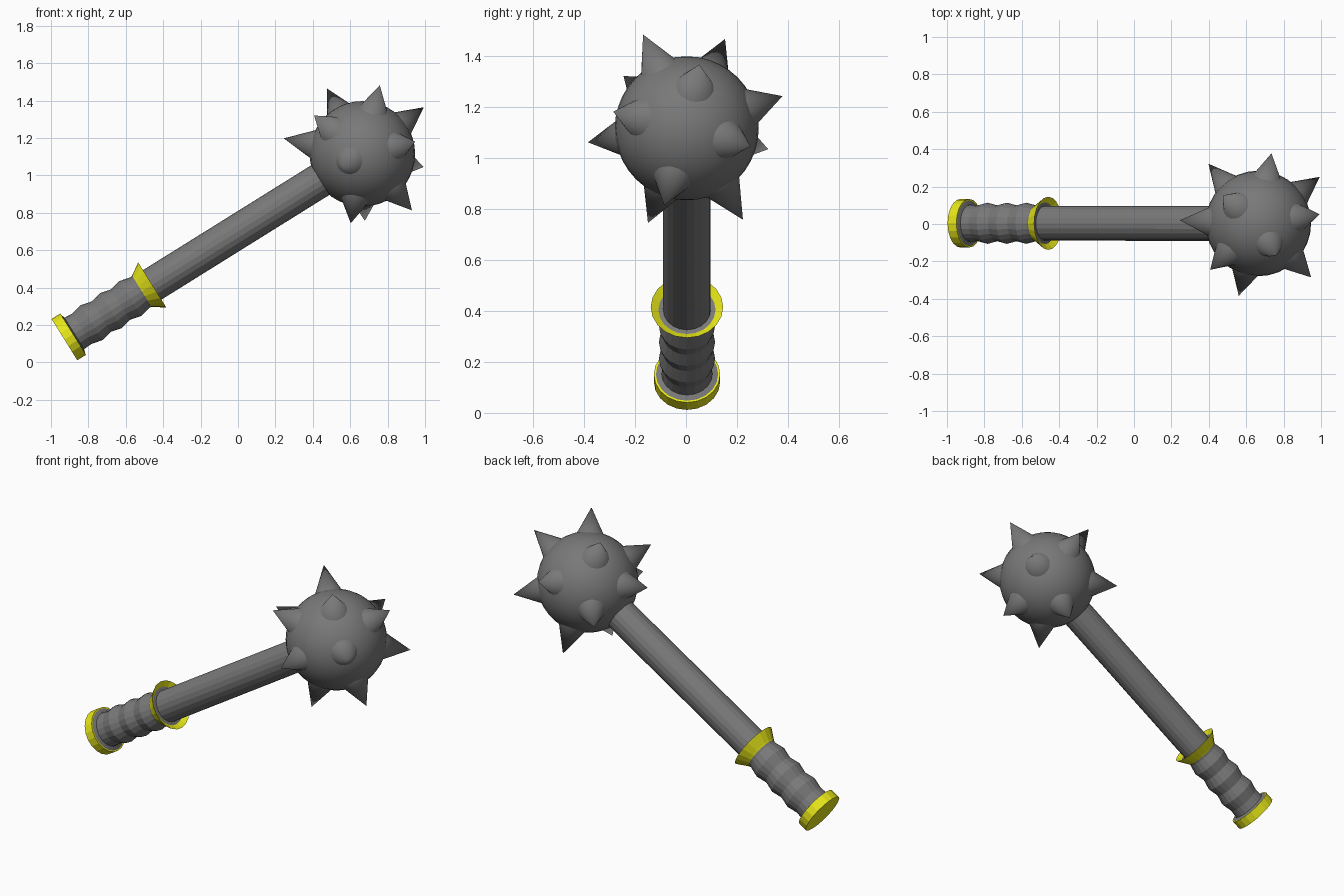
import bpy, bmesh, math
from mathutils import Vector, Matrix

if "Cube" in bpy.data.objects:
    bpy.data.objects.remove(bpy.data.objects["Cube"])

def material(name, rgb):
    m = bpy.data.materials.new(name)
    m.diffuse_color = (*rgb, 1)
    m.use_nodes = True
    m.node_tree.nodes["Principled BSDF"].inputs["Base Color"].default_value = m.diffuse_color
    return m

GRAY = material("iron gray", (0.19, 0.19, 0.19))
YELLOW = material("yellow", (0.8, 0.8, 0.01))

BUTT = Vector((-0.928, 0.004, 0.122))     # centre of the handle's end
HEAD = Vector((0.665, 0.003, 1.115))      # centre of the ball
AXIS = HEAD - BUTT
PLACE = Matrix.Translation(BUTT) @ AXIS.to_track_quat('Z', 'Y').to_matrix().to_4x4()

def finish(bm, name, mat, smooth=False):
    me = bpy.data.meshes.new(name)
    bm.to_mesh(me)
    bm.free()
    me.materials.append(mat)
    for p in me.polygons:
        p.use_smooth = smooth
    ob = bpy.data.objects.new(name, me)
    bpy.context.collection.objects.link(ob)
    return ob

def lathe(name, profile, mat, sides=20):
    """Turn a (radius, distance along handle) profile around the handle axis."""
    bm = bmesh.new()
    rings = []
    for r, t in profile:
        if r == 0:
            rings.append([bm.verts.new((0, 0, t))] * sides)
        else:
            rings.append([bm.verts.new((r * math.cos(a), r * math.sin(a), t))
                          for a in (2 * math.pi * i / sides for i in range(sides))])
    for lo, hi in zip(rings, rings[1:]):
        for i in range(sides):
            j = (i + 1) % sides
            bm.faces.new(dict.fromkeys((lo[i], lo[j], hi[j], hi[i])))
    bmesh.ops.recalc_face_normals(bm, faces=bm.faces)
    bmesh.ops.transform(bm, matrix=PLACE, verts=bm.verts)
    return finish(bm, name, mat)

# pommel cap, with a gray ring on its inner face
lathe("pommel", [(0, 0), (0.13, 0), (0.13, 0.055), (0.122, 0.055)], YELLOW)
lathe("pommel_ring", [(0.122, 0.055), (0.10, 0.062)], GRAY)

# rippled grip
grip = [(0.10, 0.05)]
for k in range(13):
    t = 0.11 + k * 0.0305
    grip.append((0.103 - 0.007 * math.cos(math.pi * k / 2), t))
lathe("grip", grip + [(0.10, 0.50)], GRAY)

# flared collar and the gray ring inside it
lathe("collar", [(0.10, 0.488), (0.105, 0.497), (0.142, 0.553), (0.112, 0.533)], YELLOW)
lathe("collar_ring", [(0.112, 0.533), (0.093, 0.533)], GRAY)

# shaft
lathe("shaft", [(0.093, 0.49), (0.093, AXIS.length - 0.2)], GRAY)

# ball head
bm = bmesh.new()
bmesh.ops.create_uvsphere(bm, u_segments=32, v_segments=20, radius=0.282)
bmesh.ops.translate(bm, vec=HEAD, verts=bm.verts)
finish(bm, "ball", GRAY, True)

# spikes, each pointing out of the ball towards its tip
tips = [(.245, .02, 1.198), (.475, .153, 1.465), (.758, -.168, 1.482), (.993, .052, 1.364),
        (.993, .252, 1.045), (.93, -.085, .813), (.603, -.149, .744), (.678, .223, .757),
        (.407, -.245, 1.32), (.56, -.384, 1.06), (.947, -.285, 1.18), (.735, .378, 1.241),
        (.398, .322, 1.033)]
for n, tip in enumerate(tips, 1):
    d = Vector(tip) - HEAD
    base = 0.22
    h = d.length - base
    bm = bmesh.new()
    bmesh.ops.create_cone(bm, cap_ends=False, segments=20, radius1=0.1, radius2=0, depth=h)
    bmesh.ops.remove_doubles(bm, verts=bm.verts, dist=1e-5)
    m = Matrix.Translation(HEAD + d.normalized() * (base + h / 2)) @ d.to_track_quat('Z', 'Y').to_matrix().to_4x4()
    bmesh.ops.transform(bm, matrix=m, verts=bm.verts)
    finish(bm, f"spike_{n}", GRAY, True)
